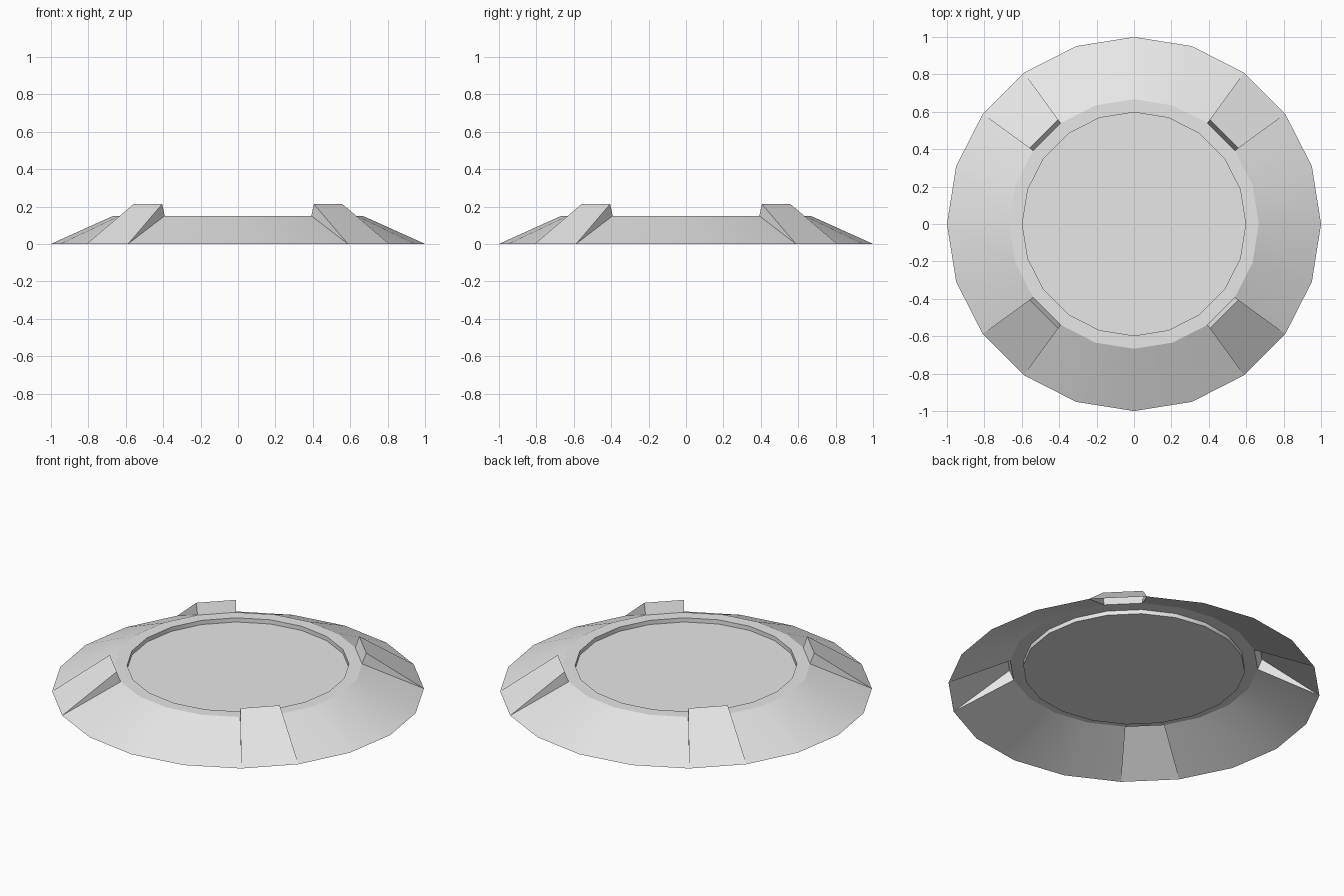
import bpy
import bmesh
from math import cos, sin, pi, radians

SIDES = 20
RAISED = [2, 7, 12, 17]        # facets carrying a raised block, one per quarter

if "Cube" in bpy.data.objects:
    bpy.data.objects.remove(bpy.data.objects["Cube"], do_unlink=True)

grey = bpy.data.materials.new("light grey")
grey.use_nodes = True
colour = (0.8, 0.8, 0.8, 1)
grey.diffuse_color = colour
grey.node_tree.nodes["Principled BSDF"].inputs["Base Color"].default_value = colour


def corner(bm, radius, z, i):
    a = 2 * pi * i / SIDES
    return bm.verts.new((radius * cos(a), radius * sin(a), z))


def finish(name, bm, angle):
    mesh = bpy.data.meshes.new(name)
    bm.to_mesh(mesh)
    bm.free()
    mesh.materials.append(grey)
    obj = bpy.data.objects.new(name, mesh)
    bpy.context.collection.objects.link(obj)
    bpy.ops.object.select_all(action="DESELECT")
    obj.select_set(True)
    bpy.context.view_layer.objects.active = obj
    bpy.ops.object.shade_smooth_by_angle(angle=radians(angle))


OUTER, SHOULDER, INNER = (1, 0), (0.667, 0.15), (0.597, 0.15)
FLOOR = (0.597, 0.125)
BLOCK_TOP = (0.69, 0.213)

# Open shell: sloped skirt, flat lip, short step and recessed floor
bm = bmesh.new()
rings = [[corner(bm, r, z, i) for i in range(SIDES)]
         for r, z in (OUTER, SHOULDER, INNER, FLOOR)]
for level, (low, high) in enumerate(zip(rings, rings[1:])):
    for i in range(SIDES):
        if level == 0 and i in RAISED:
            continue
        j = (i + 1) % SIDES
        bm.faces.new((low[i], low[j], high[j], high[i]))
bm.faces.new(rings[-1])
finish("dish_shell", bm, 20)

# Raised wedge blocks, open underneath
for n, i in enumerate(RAISED):
    bm = bmesh.new()
    a, b = corner(bm, *OUTER, i), corner(bm, *OUTER, i + 1)
    c, d = corner(bm, *SHOULDER, i), corner(bm, *SHOULDER, i + 1)
    e, f = corner(bm, *BLOCK_TOP, i), corner(bm, *BLOCK_TOP, i + 1)
    bm.faces.new((a, b, f, e))      # sloped roof
    bm.faces.new((e, f, d, c))      # inner wall
    bm.faces.new((a, e, c))         # side walls
    bm.faces.new((b, d, f))
    finish(f"raised_block_{n + 1}", bm, 20)
